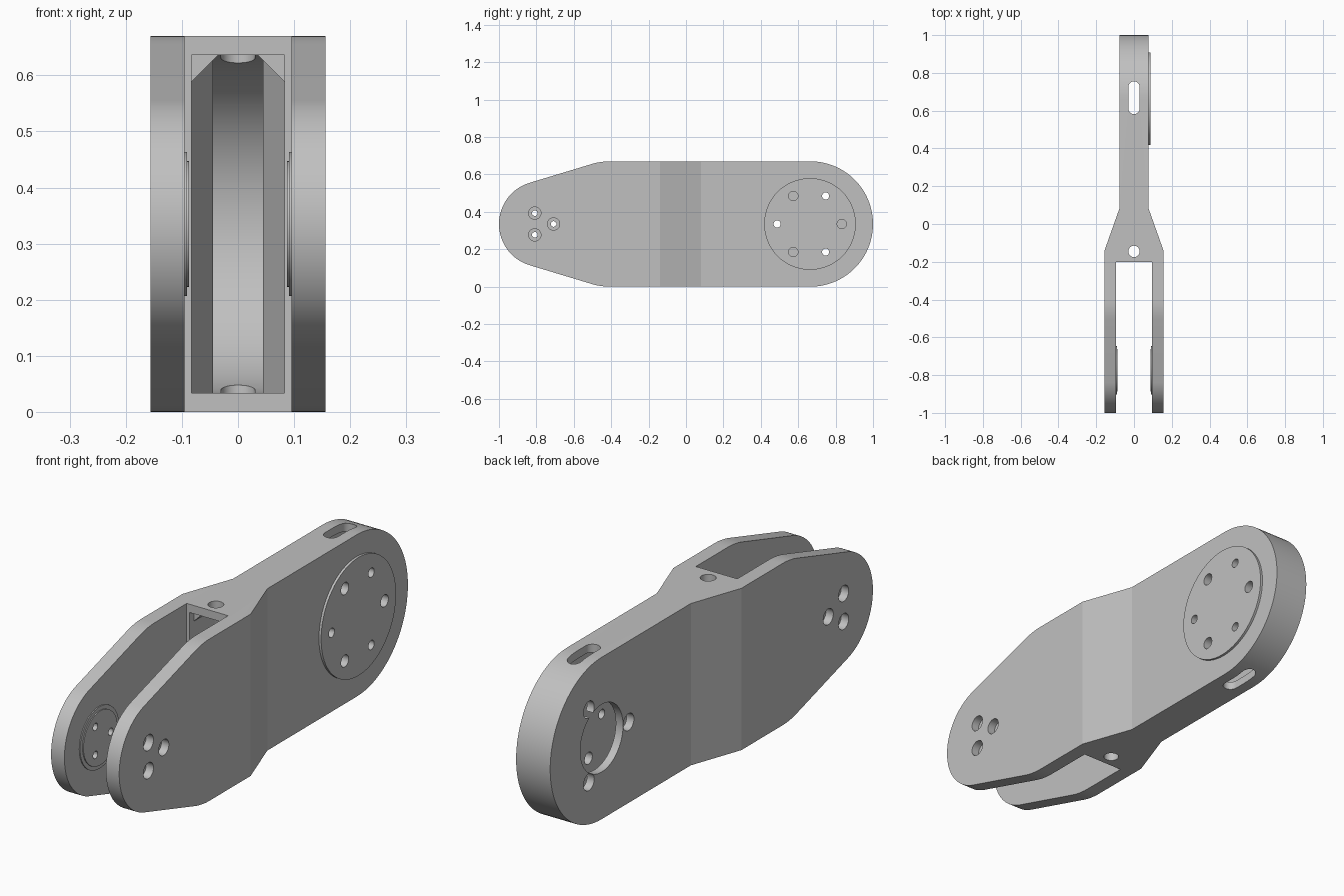
import bpy, bmesh, math

if "Cube" in bpy.data.objects:
    bpy.data.objects.remove(bpy.data.objects["Cube"])

grey = bpy.data.materials.new("plain_grey")
grey.diffuse_color = (0.53, 0.53, 0.53, 1)
grey.use_nodes = True
grey.node_tree.nodes["Principled BSDF"].inputs["Base Color"].default_value = grey.diffuse_color
ZC = 0.335           # mid height of the link
YR, YF = 0.665, -0.775   # rear and fork joint axes


def arc(cy, cz, r, a0, a1, n=24):
    return [(cy + r * math.cos(math.radians(a0 + (a1 - a0) * i / n)),
             cz + r * math.sin(math.radians(a0 + (a1 - a0) * i / n))) for i in range(n + 1)]


def circle(cy, cz, r, n=40):
    return arc(cy, cz, r, 0, 360, n)[:-1]


def prism(name, pts, axis, lo, hi):
    """Extrude a closed outline along one axis: x takes (y,z), y takes (x,z), z takes (x,y)."""
    place = {"x": lambda p, t: (t, p[0], p[1]),
             "y": lambda p, t: (p[0], t, p[1]),
             "z": lambda p, t: (p[0], p[1], t)}[axis]
    bm = bmesh.new()
    a = [bm.verts.new(place(p, lo)) for p in pts]
    b = [bm.verts.new(place(p, hi)) for p in pts]
    bm.faces.new(a)
    bm.faces.new(b)
    n = len(pts)
    for i in range(n):
        bm.faces.new((a[i], a[(i + 1) % n], b[(i + 1) % n], b[i]))
    bmesh.ops.recalc_face_normals(bm, faces=bm.faces)
    me = bpy.data.meshes.new(name)
    bm.to_mesh(me)
    bm.free()
    me.materials.append(grey)
    ob = bpy.data.objects.new(name, me)
    bpy.context.collection.objects.link(ob)
    return ob


def combine(target, tool, op="DIFFERENCE"):
    """Apply a boolean and discard the tool."""
    mod = target.modifiers.new("cut", "BOOLEAN")
    mod.operation, mod.object, mod.solver = op, tool, "EXACT"
    deps = bpy.context.evaluated_depsgraph_get()
    me = bpy.data.meshes.new_from_object(target.evaluated_get(deps))
    target.modifiers.clear()
    target.data = me
    bpy.data.objects.remove(tool)


def box_outline(x0, x1, y0, y1):
    return [(x0, y0), (x1, y0), (x1, y1), (x0, y1)]


def mirror_outline(half):
    return half + [(-x, y) for x, y in reversed(half)]


# Body: side outline crossed with plan outline
upper = arc(YR, ZC, 0.335, 0, 90)                      # round rear end
upper += arc(-0.407, ZC, 0.335, 90, 106.9, 8)          # shoulder
upper += arc(-0.77, ZC, 0.23, 106.9, 180, 20)          # round fork tip
side = upper + [(y, 2 * ZC - z) for y, z in reversed(upper[1:-1])]
body = prism("link_body", side, "x", -0.3, 0.3)
plan = mirror_outline([(0.156, -1.1), (0.156, -0.14), (0.078, 0.08), (0.078, 1.1)])
combine(body, prism("plan_tool", plan, "z", -0.1, 0.8), "INTERSECT")

# Fork slot
combine(body, prism("slot_tool", box_outline(-0.095, 0.095, -1.2, -0.2), "z", -0.1, 0.8))

# Hollow core with narrowing walls, round rear and chamfered ceiling edges
core_side = arc(YR, ZC, 0.301, -90, 90, 40) + [(-0.3, ZC + 0.301), (-0.3, ZC - 0.301)]
core = prism("core_tool", core_side, "x", -0.2, 0.2)
core_plan = mirror_outline([(0.083, -0.18), (0.083, -0.03), (0.045, 0.08), (0.045, 1.1)])
combine(core, prism("core_plan", core_plan, "z", -0.1, 0.8), "INTERSECT")
section = mirror_outline([(0.09, 0.0), (0.09, 0.581), (0.034, 0.637)])
combine(core, prism("core_section", section, "y", -0.3, 1.1), "INTERSECT")
combine(body, core)
# Square mouth of the hollow core
combine(body, prism("mouth_tool", box_outline(-0.083, 0.083, 0.034, 0.636), "y", -0.25, -0.17))

# Cable hole and long slot through the top and bottom walls
combine(body, prism("hole_tool", circle(0, -0.145, 0.03), "z", -0.1, 0.8))
slot = arc(0, 0.725, 0.03, 0, 180, 16) + arc(0, 0.612, 0.03, 180, 360, 16)
combine(body, prism("long_slot_tool", slot, "z", -0.1, 0.8))

# Large opening in the left rear wall
combine(body, prism("opening_tool", circle(YR - 0.002, ZC, 0.14), "x", -0.3, 0))

# Raised round pad on the right rear wall
combine(body, prism("pad_tool", circle(YR - 0.002, ZC, 0.245, 64), "x", 0.06, 0.088), "UNION")

# Inner bosses on both fork arms, in two steps
for s in (-1, 1):
    for r, x in ((0.128, 0.091), (0.112, 0.087)):
        lo, hi = sorted((s * x, s * 0.12))
        combine(body, prism("boss_tool", circle(YF, ZC, r, 48), "x", lo, hi), "UNION")

# Six rear screw holes, with access holes opposite every other one
for i in range(6):
    a = math.radians(60 * i)
    y, z = YR - 0.005 + 0.173 * math.cos(a), ZC + 0.173 * math.sin(a)
    through = i % 2 == 1
    combine(body, prism("screw_tool", circle(y, z, 0.019 if through else 0.025, 24), "x", 0, 0.2))
    if through:
        combine(body, prism("access_tool", circle(y, z, 0.035, 24), "x", -0.2, 0))

# Counterbored fork screw holes
for i in range(3):
    a = math.radians(120 * i)
    y, z = YF + 0.067 * math.cos(a), ZC + 0.067 * math.sin(a)
    combine(body, prism("screw_tool", circle(y, z, 0.015, 20), "x", -0.3, 0.3))
    for lo, hi in ((-0.3, -0.122), (0.122, 0.3)):
        combine(body, prism("bore_tool", circle(y, z, 0.033, 24), "x", lo, hi))

# Smooth the round walls and keep the edges sharp
bpy.context.view_layer.objects.active = body
body.select_set(True)
bpy.ops.object.shade_smooth_by_angle(angle=math.radians(18))
